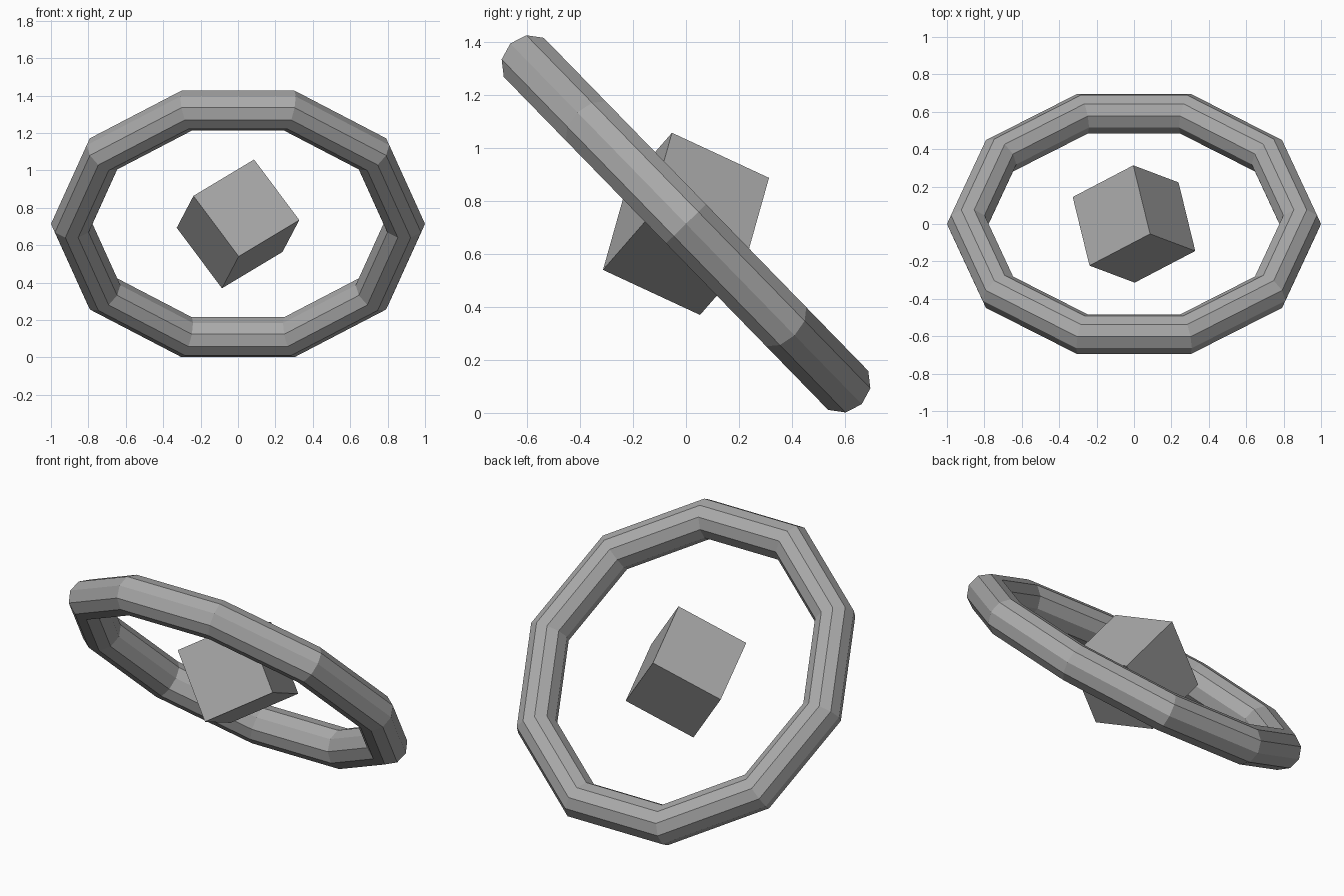
import bpy
import math
from mathutils import Matrix, Vector

cube = bpy.data.objects.get("Cube")
if cube:
    bpy.data.objects.remove(cube, do_unlink=True)

CENTRE = Vector((0, 0, 0.714))

# Single grey material
grey = bpy.data.materials.new("plain grey")
grey.use_nodes = True
colour = (0.4, 0.4, 0.4, 1)
grey.diffuse_color = colour
grey.node_tree.nodes["Principled BSDF"].inputs["Base Color"].default_value = colour


def finish(name):
    """Name the new part, colour it and keep its facets flat."""
    obj = bpy.context.object
    obj.name = obj.data.name = name
    obj.data.materials.append(grey)
    bpy.ops.object.shade_flat()
    return obj


# Tilted ten-sided ring with a ten-sided section
bpy.ops.mesh.primitive_torus_add(
    major_segments=10, minor_segments=10,
    major_radius=0.8889, minor_radius=0.1111,
    location=CENTRE, rotation=(math.radians(-45.75), 0, 0))
finish("tilted_ring")

# Tumbled cube floating in the middle, oriented by two of its edges
bpy.ops.mesh.primitive_cube_add(size=0.414)
block = finish("floating_cube")
u = Vector((0.325, 0.17, 0.195)).normalized()
w = Vector((-0.24, 0.09, 0.32))
w = (w - u * w.dot(u)).normalized()
v = w.cross(u)
turn = Matrix((u, v, w)).transposed().to_4x4()
block.matrix_world = Matrix.Translation(CENTRE) @ turn
